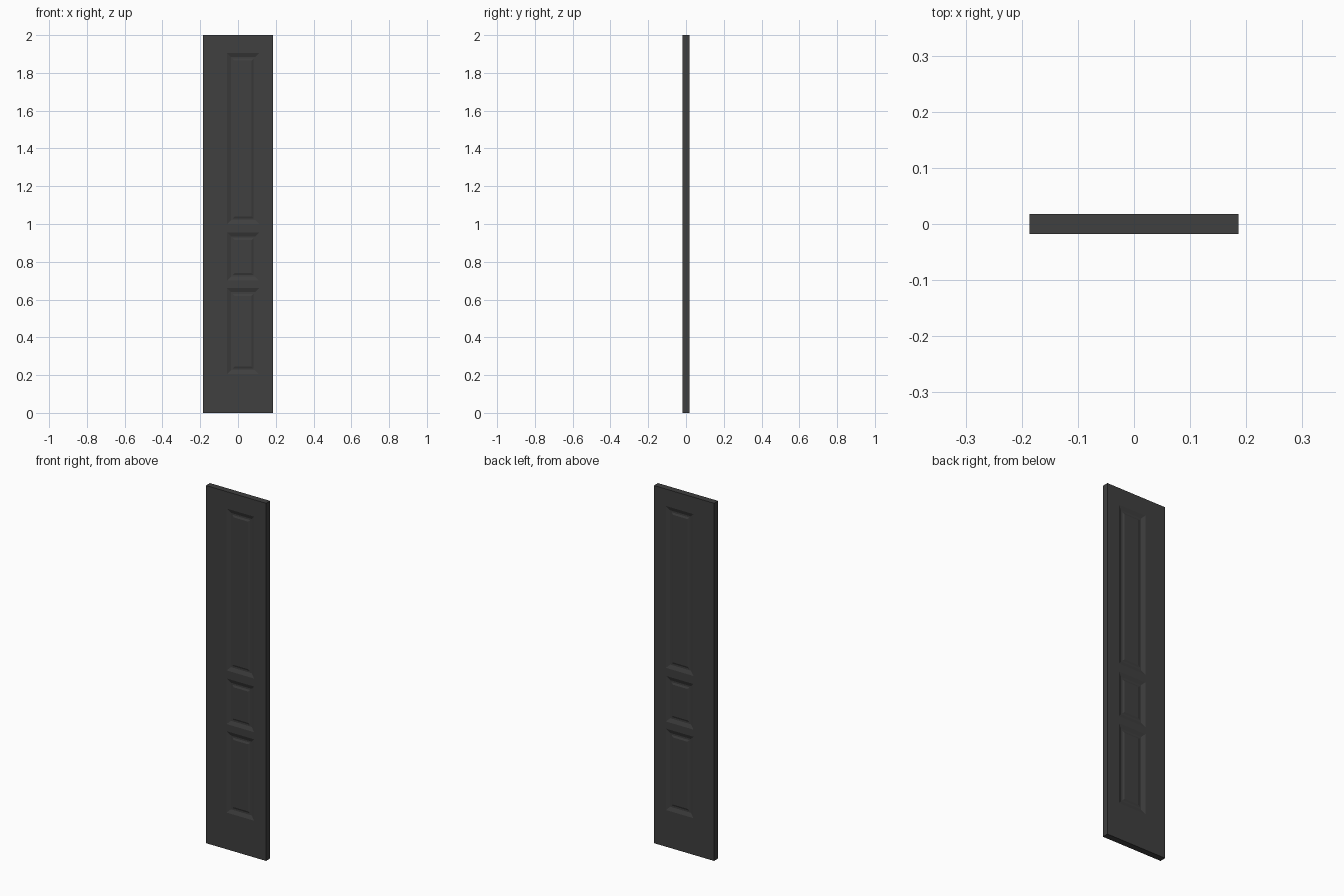
import bpy, bmesh
from mathutils import Vector

if "Cube" in bpy.data.objects:
    bpy.data.objects.remove(bpy.data.objects["Cube"])

W, T = 0.186, 0.0175                      # half width, half thickness
XS = [-W, -0.058, 0.112, W]               # stile edges
ZS = [0, 0.205, 0.66, 0.70, 0.955, 1.0, 1.905, 2.0]   # rail edges

bm = bmesh.new()

# Front face as a grid of stiles, rails and panels
grid = [[bm.verts.new((x, -T, z)) for z in ZS] for x in XS]
panels = []
for i in range(len(XS) - 1):
    for j in range(len(ZS) - 1):
        f = bm.faces.new((grid[i][j], grid[i + 1][j],
                          grid[i + 1][j + 1], grid[i][j + 1]))
        if i == 1 and j % 2 == 1:
            panels.append(f)
bm.normal_update()

# Panel moulding: sloped edge, flat groove, raised field
for width, depth in ((0.021, -0.008), (0.009, 0.0), (0.010, 0.004)):
    bmesh.ops.inset_individual(bm, faces=panels, thickness=width,
                               use_even_offset=True)
    for f in panels:
        for v in f.verts:
            v.co.y -= depth

# Back face mirrors the front
dup = bmesh.ops.duplicate(bm, geom=bm.verts[:] + bm.edges[:] + bm.faces[:])["geom"]
for v in dup:
    if isinstance(v, bmesh.types.BMVert):
        v.co = Vector((v.co.x, -v.co.y, v.co.z))
bmesh.ops.reverse_faces(bm, faces=[g for g in dup if isinstance(g, bmesh.types.BMFace)])

# Door edges join both faces
bmesh.ops.bridge_loops(bm, edges=[e for e in bm.edges if e.is_boundary])
bmesh.ops.recalc_face_normals(bm, faces=bm.faces[:])

mesh = bpy.data.meshes.new("door_leaf")
bm.to_mesh(mesh)
bm.free()
door = bpy.data.objects.new("door_leaf", mesh)
bpy.context.collection.objects.link(door)

# Dark grey paint
paint = bpy.data.materials.new("dark_paint")
paint.diffuse_color = (0.05, 0.05, 0.05, 1)
paint.use_nodes = True
paint.node_tree.nodes["Principled BSDF"].inputs["Base Color"].default_value = paint.diffuse_color
mesh.materials.append(paint)
